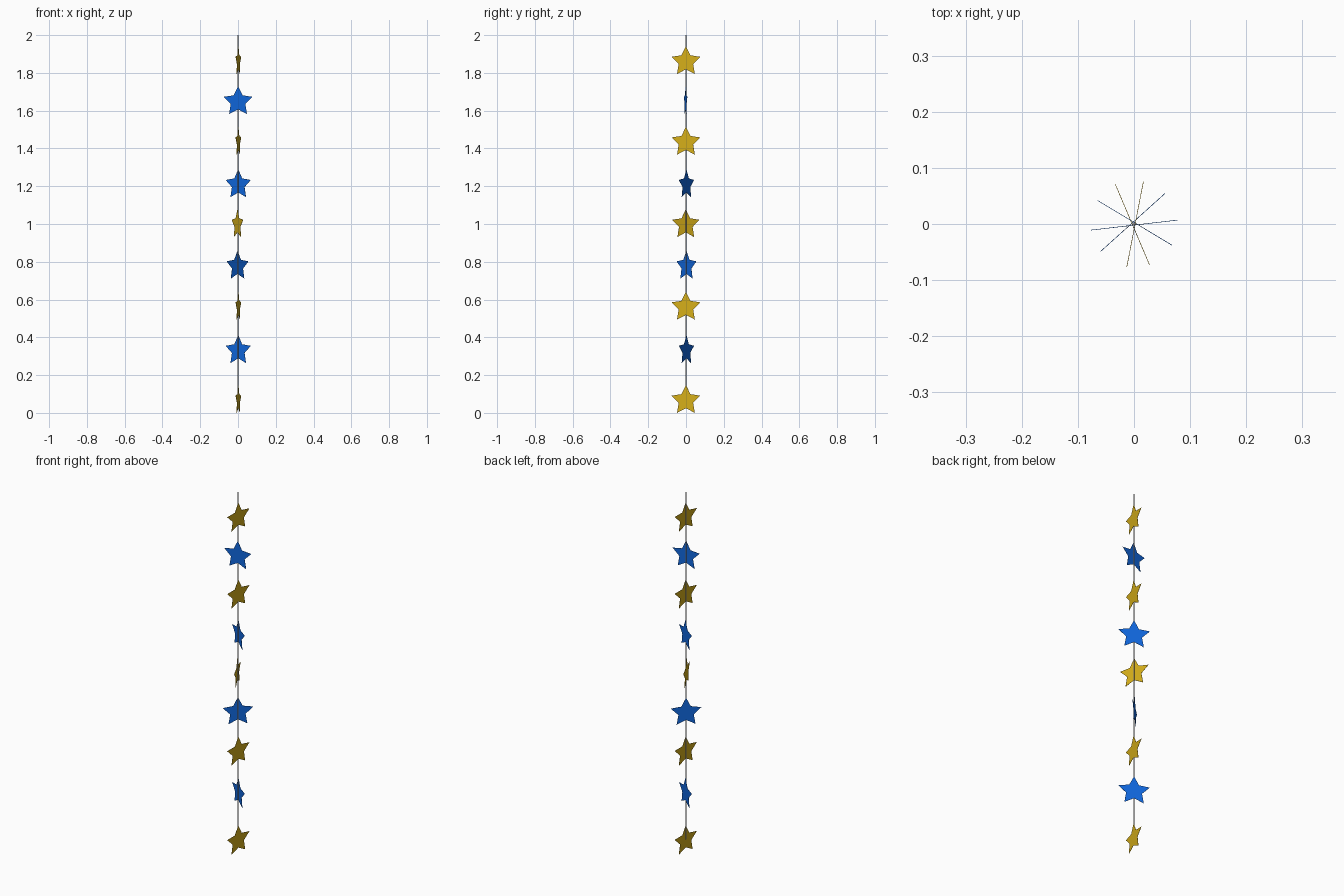
import bpy, bmesh
from math import sin, cos, pi, radians
from mathutils import Matrix

if "Cube" in bpy.data.objects:
    bpy.data.objects.remove(bpy.data.objects["Cube"])

R_OUT, R_IN, THICK = 0.0815, 0.041, 0.001


def material(name, color):
    m = bpy.data.materials.new(name)
    m.diffuse_color = (*color, 1)
    m.use_nodes = True
    m.node_tree.nodes["Principled BSDF"].inputs["Base Color"].default_value = m.diffuse_color
    return m


gold = material("gold", (0.66, 0.42, 0.01))
blue = material("blue", (0.005, 0.135, 0.72))
grey = material("string grey", (0.45, 0.45, 0.47))


def add_object(name, bm, mat):
    mesh = bpy.data.meshes.new(name)
    bmesh.ops.recalc_face_normals(bm, faces=bm.faces)
    bm.to_mesh(mesh)
    bm.free()
    mesh.materials.append(mat)
    obj = bpy.data.objects.new(name, mesh)
    bpy.context.collection.objects.link(obj)
    return obj


def add_star(name, z, turn, offset, mat):
    """Thin five-pointed plate, turned about the string and set beside it."""
    bm = bmesh.new()
    ring = []
    for i in range(10):
        r = R_IN if i % 2 else R_OUT
        a = pi / 2 + i * pi / 5
        ring.append(bm.verts.new((r * cos(a), offset - THICK / 2, r * sin(a))))
    face = bm.faces.new(ring)
    ext = bmesh.ops.extrude_face_region(bm, geom=[face], use_keep_orig=True)
    moved = [v for v in ext["geom"] if isinstance(v, bmesh.types.BMVert)]
    bmesh.ops.translate(bm, verts=moved, vec=(0, THICK, 0))
    obj = add_object(name, bm, mat)
    obj.matrix_world = Matrix.Translation((0, 0, z)) @ Matrix.Rotation(radians(turn), 4, 'Z')


# Stars from bottom to top: height, turn, offset from the string
stars = [
    (0.066, 79, -0.002), (0.33, -31, 0.0025), (0.56, 79, -0.002),
    (0.777, 42, 0.0035), (0.997, 113, 0.003), (1.208, -31, 0.0025),
    (1.433, 79, -0.002), (1.648, 6.6, -0.002), (1.86, 79, -0.002),
]
for i, (z, turn, offset) in enumerate(stars):
    is_blue = i % 2 == 1
    add_star(f"{'blue' if is_blue else 'gold'}_star_{i + 1}", z, turn, offset,
             blue if is_blue else gold)

# Hanging string
bottom, top = 0.07, 2.0
bm = bmesh.new()
bmesh.ops.create_cone(bm, cap_ends=True, segments=8, radius1=0.0017, radius2=0.0017,
                      depth=top - bottom,
                      matrix=Matrix.Translation((0, 0, (top + bottom) / 2)))
add_object("string", bm, grey)
